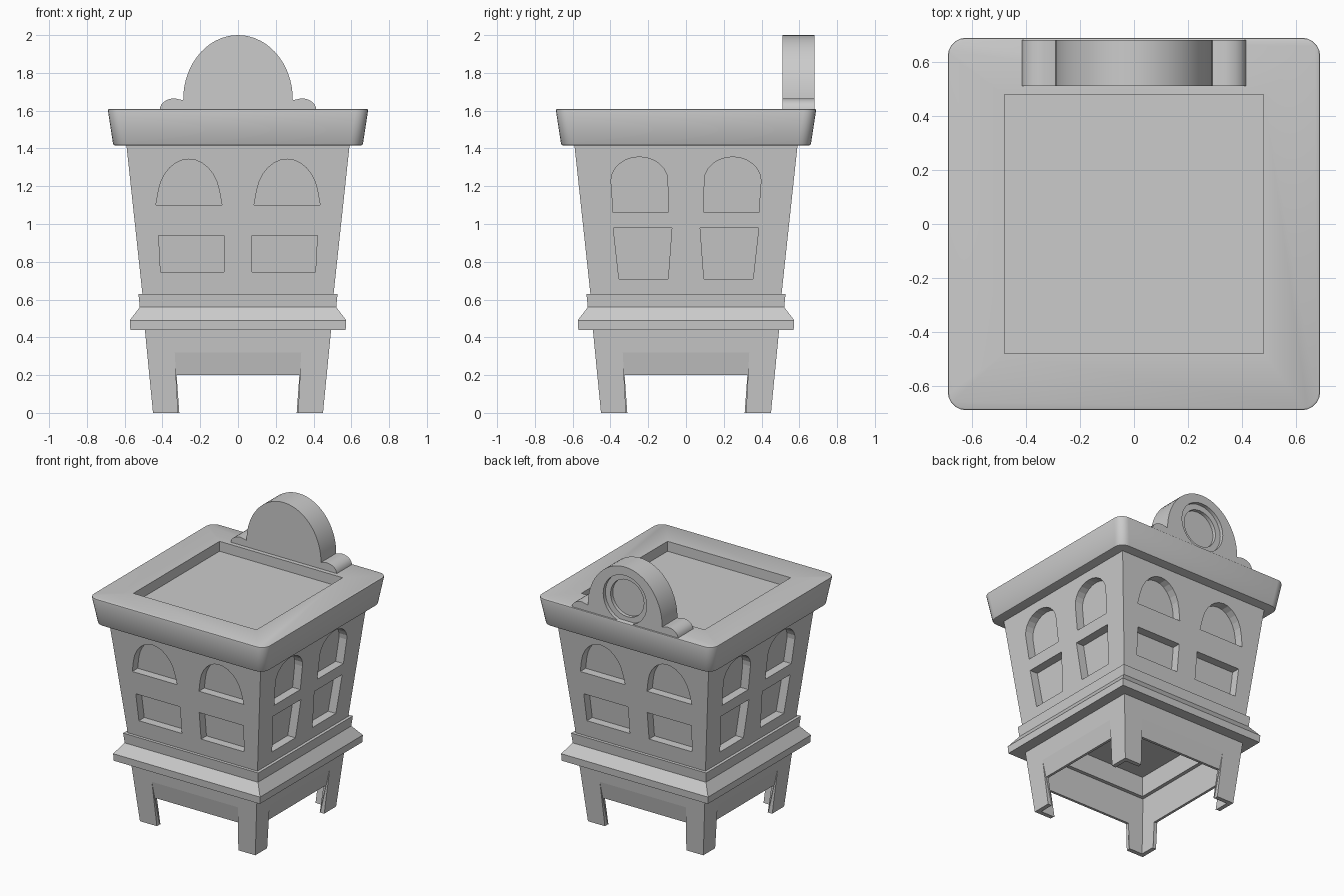
import bpy, bmesh
from math import sin, cos, pi
from mathutils import Matrix

if "Cube" in bpy.data.objects:
    bpy.data.objects.remove(bpy.data.objects["Cube"])


def make(name, bm):
    bmesh.ops.recalc_face_normals(bm, faces=bm.faces)
    me = bpy.data.meshes.new(name)
    bm.to_mesh(me)
    bm.free()
    ob = bpy.data.objects.new(name, me)
    bpy.context.collection.objects.link(ob)
    return ob


def loft(name, profile):
    """Stack of square rings (half width, z), capped at both ends."""
    bm = bmesh.new()
    rings = [[bm.verts.new((sx * h, sy * h, z)) for sx, sy in
              ((-1, -1), (1, -1), (1, 1), (-1, 1))] for h, z in profile]
    for a, b in zip(rings, rings[1:]):
        for i in range(4):
            j = (i + 1) % 4
            bm.faces.new((a[i], a[j], b[j], b[i]))
    bm.faces.new(rings[0])
    bm.faces.new(rings[-1])
    return make(name, bm)


def prism(bm, outline, near, far, turn=0):
    """Extrude an (x, z) outline between y = near(z) and y = far(z), turned about z."""
    rot = Matrix.Rotation(turn * pi / 2, 4, 'Z')
    a, b = ([bm.verts.new(rot @ Matrix.Translation((x, f(z), z)).translation)
             for x, z in outline] for f in (near, far))
    bm.faces.new(a)
    bm.faces.new(b)
    for i in range(len(a)):
        j = (i + 1) % len(a)
        bm.faces.new((a[i], a[j], b[j], b[i]))


def cut(ob, bm):
    """Subtract a bmesh from an object and remove the cutter."""
    cutter = make("cutter", bm)
    cutter.hide_render = True
    m = ob.modifiers.new("cut", 'BOOLEAN')
    m.object, m.operation, m.solver = cutter, 'DIFFERENCE', 'EXACT'
    bake(ob)
    bpy.data.objects.remove(cutter)


def bake(ob):
    dg = bpy.context.evaluated_depsgraph_get()
    me = bpy.data.meshes.new_from_object(ob.evaluated_get(dg))
    ob.modifiers.clear()
    ob.data = me


def arc(cx, cz, rx, rz, a0, a1, n):
    return [(cx + rx * cos(a0 + (a1 - a0) * i / n),
             cz + rz * sin(a0 + (a1 - a0) * i / n)) for i in range(n + 1)]


def smooth(ob):
    bpy.ops.object.select_all(action='DESELECT')
    ob.select_set(True)
    bpy.context.view_layer.objects.active = ob
    bpy.ops.object.shade_smooth_by_angle(angle=0.6)


# Hollow base with four corner legs and stepped skirt moulding
base = loft("base", [(0.44, 0.58), (0.44, 0.44), (0.465, 0.44), (0.42, 0), (0.45, 0),
                     (0.493, 0.44), (0.57, 0.44), (0.573, 0.49), (0.52, 0.56),
                     (0.527, 0.63)])


def leg_wall(z):
    return -(0.45 + z * 0.043 / 0.44)


# Shallow recessed panels between the legs
bm = bmesh.new()
for k in range(4):
    prism(bm, [(-0.315, -0.05), (0.315, -0.05), (0.335, 0.32), (-0.335, 0.32)],
          lambda z: leg_wall(z) - 0.05, lambda z: leg_wall(z) + 0.03 * (0.32 - z) / 0.32, k)
    break_early = False
    bm2 = bm
    cut(base, bm2)
    bm = bmesh.new()
bm.free()

# Openings between the legs
for k in range(2):
    bm = bmesh.new()
    prism(bm, [(-0.307, -0.05), (0.307, -0.05), (0.325, 0.2), (-0.325, 0.2)],
          lambda z: -0.8, lambda z: 0.8, k)
    cut(base, bm)

# Tapered body
body = loft("body", [(0.505, 0.62), (0.592, 1.43)])


def body_wall(z):
    return -(0.505 + (z - 0.62) * 0.087 / 0.81)


# Window recesses: wide ones front and back, narrow ones on the sides
wide = [[(0.435, 1.1)] + arc(0.26, 1.13, 0.165, 0.213, 0.25, pi - 0.25, 12) + [(0.085, 1.1)],
        [(0.075, 0.745), (0.41, 0.745), (0.42, 0.94), (0.075, 0.94)]]
narrow = [[(0.385, 1.06)] + arc(0.247, 1.23, 0.15, 0.125, 0, pi, 12) + [(0.095, 1.06)],
          [(0.095, 0.71), (0.355, 0.71), (0.385, 0.98), (0.075, 0.98)]]
bm = bmesh.new()
for k in range(4):
    for outline in (narrow if k % 2 else wide):
        for s in (1, -1):
            prism(bm, [(s * x, z) for x, z in outline],
                  lambda z: body_wall(z) - 0.05, lambda z: body_wall(z) + 0.06, k)
cut(body, bm)

# Cornice tray with rounded corners and sunken top
cornice = loft("cornice", [(0.66, 1.415), (0.69, 1.61)])
bm = bmesh.new()
bm.from_mesh(cornice.data)
upright = [e for e in bm.edges if abs(e.verts[0].co.z - e.verts[1].co.z) > 0.1]
bmesh.ops.bevel(bm, geom=upright, offset=0.065, segments=5, profile=0.5, affect='EDGES')
rims = [e for e in bm.edges if abs(e.verts[0].co.z - e.verts[1].co.z) < 0.01]
bmesh.ops.bevel(bm, geom=rims, offset=0.01, segments=2, profile=0.5, affect='EDGES')
bm.to_mesh(cornice.data)
bm.free()
bm = bmesh.new()
bmesh.ops.create_cube(bm, size=1, matrix=Matrix.Translation((0, 0, 1.615)) @
                      Matrix.Diagonal((0.96, 0.96, 0.15, 1)))
cut(cornice, bm)
smooth(cornice)

# Arched crest at the back with small shoulders
half = [(0.415, 1.605)] + arc(0.335, 1.61, 0.078, 0.055, 0.15, pi / 2, 5) + [(0.29, 1.655)]
outline = half + arc(0, 1.66, 0.29, 0.34, 0.08, pi - 0.08, 28) + [(-x, z) for x, z in half[::-1]]
bm = bmesh.new()
prism(bm, outline, lambda z: 0.51, lambda z: 0.68)
crest = make("back_crest", bm)

# Stepped round recess on the rear of the crest
for r, y in ((0.17, 0.655), (0.13, 0.63)):
    bm = bmesh.new()
    prism(bm, arc(0, 1.77, r, r, 0, 2 * pi * 31 / 32, 31), lambda z: y, lambda z: 0.75)
    cut(crest, bm)
smooth(crest)
